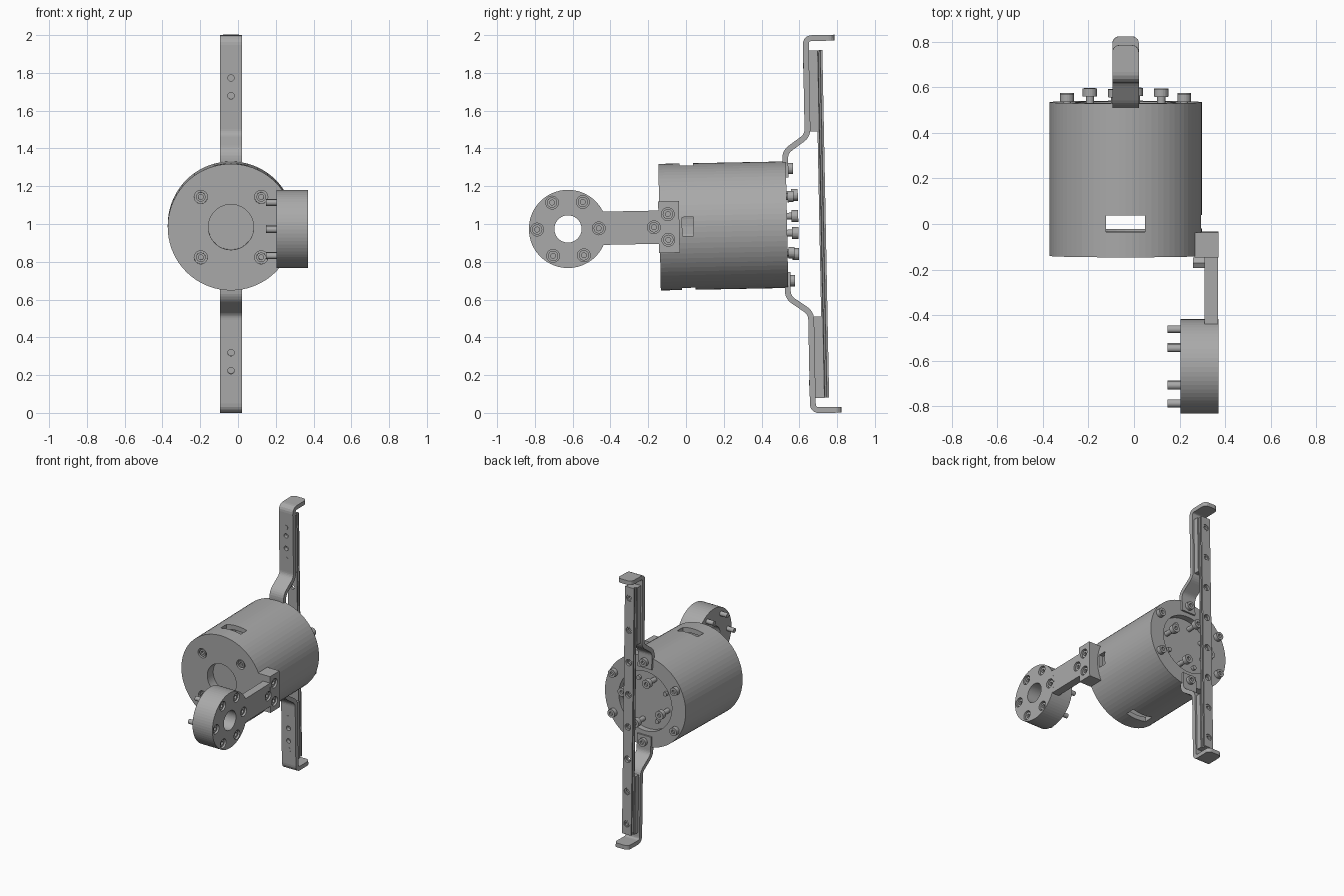
import bpy, bmesh, math
from mathutils import Matrix, Vector

if "Cube" in bpy.data.objects:
    bpy.data.objects.remove(bpy.data.objects["Cube"])

grey = bpy.data.materials.new("plain grey")
grey.use_nodes = True
grey.diffuse_color = (0.4, 0.4, 0.4, 1)
grey.node_tree.nodes["Principled BSDF"].inputs["Base Color"].default_value = (0.4, 0.4, 0.4, 1)

# The whole assembly leans back slightly; local origin lies on the drum axis
LEAN = Matrix.Translation((0, 0, 0.986)) @ Matrix.Rotation(0.0195, 4, 'X')
CX = -0.037
X, Y = Vector((1, 0, 0)), Vector((0, 1, 0))


def finish(name, bm):
    bmesh.ops.recalc_face_normals(bm, faces=bm.faces)
    mesh = bpy.data.meshes.new(name)
    bm.to_mesh(mesh)
    bm.free()
    mesh.materials.append(grey)
    obj = bpy.data.objects.new(name, mesh)
    obj.matrix_world = LEAN
    bpy.context.collection.objects.link(obj)
    return obj


def lathe(name, profile, axis, loc, seg=24):
    """Spin (radius, distance) points around an axis."""
    bm = bmesh.new()
    verts = [bm.verts.new((r, 0, t)) for r, t in profile]
    edges = [bm.edges.new(pair) for pair in zip(verts, verts[1:])]
    bmesh.ops.spin(bm, geom=verts + edges, cent=(0, 0, 0), axis=(0, 0, 1),
                   angle=math.tau, steps=seg, use_duplicate=False)
    bmesh.ops.remove_doubles(bm, verts=bm.verts, dist=1e-5)
    turn = Vector((0, 0, 1)).rotation_difference(axis).to_matrix().to_4x4()
    bm.transform(Matrix.Translation(loc) @ turn)
    return finish(name, bm)


def cylinder(name, r, start, end, axis, loc, seg=24):
    return lathe(name, [(0, start), (r, start), (r, end), (0, end)], axis, loc, seg)


def bolt(name, axis, loc, shank, length, r=0.027, head=0.03):
    """Socket head screw whose head starts at loc and points along axis."""
    pit = head - 0.015
    return lathe(name, [(0, pit), (0.013, pit), (0.013, head), (r, head), (r, 0),
                        (shank, 0), (shank, -length), (0, -length)], axis, loc)


def extrude(name, outline, step):
    bm = bmesh.new()
    face = bm.faces.new([bm.verts.new(p) for p in outline])
    new = bmesh.ops.extrude_face_region(bm, geom=[face])["geom"]
    bmesh.ops.translate(bm, vec=step, verts=[v for v in new if isinstance(v, bmesh.types.BMVert)])
    return finish(name, bm)


def box(name, x0, x1, y0, y1, z0, z1):
    return extrude(name, [(x0, y0, z0), (x1, y0, z0), (x1, y1, z0), (x0, y1, z0)], (0, 0, z1 - z0))


def cut(objects, cutters):
    for obj in objects:
        for c in cutters:
            mod = obj.modifiers.new("cut", 'BOOLEAN')
            mod.operation, mod.solver, mod.object = 'DIFFERENCE', 'EXACT', c
        bpy.context.view_layer.update()
        graph = bpy.context.evaluated_depsgraph_get()
        mesh = bpy.data.meshes.new_from_object(obj.evaluated_get(graph))
        obj.modifiers.clear()
        obj.data = mesh
    for c in cutters:
        bpy.data.objects.remove(c)


def ring_points(count, r, start):
    return [(r * math.cos(start + math.tau * i / count), r * math.sin(start + math.tau * i / count))
            for i in range(count)]


# Drum with front and rear recesses, hollow inside
R = 0.335
drum = lathe("drum", [(0, -0.07), (0.12, -0.07), (0.12, -0.14), (R, -0.14), (R, 0.535),
                      (0.22, 0.535), (0.22, 0.49), (0, 0.49)], Y, (CX, 0, 0), 72)
front_spots = ring_points(4, 0.226, math.pi / 4)
holes = [cylinder("hole", 0.035, -0.16, -0.11, Y, (CX + a, 0, b)) for a, b in front_spots]
holes += [cylinder("cavity", 0.3, -0.05, 0.45, Y, (CX, 0, 0), 48),
          box("slot", CX - 0.085, CX + 0.085, -0.028, 0.043, -0.5, 0.5),
          box("side_slot", 0.1, 0.5, -0.02, 0.04, -0.05, 0.05)]
cut([drum], holes)
for a, b in front_spots:
    bolt("front_bolt", -Y, (CX + a, -0.11, b), 0.015, 0.03, 0.025, 0.025)

# Rear bolts: outer circle on the rim, taller ones in the recess
for a, b in ring_points(6, 0.297, math.pi / 6):
    bolt("rim_bolt", Y, (CX + a, 0.54, b), 0.018, 0.03, 0.03, 0.032)
for a, b in ring_points(4, 0.163, math.radians(16)):
    bolt("rear_bolt", Y, (CX + a, 0.56, b), 0.018, 0.08, 0.032, 0.035)
for a, b in ring_points(4, 0.163, math.radians(61)):
    cylinder("rear_pin", 0.016, 0.48, 0.51, Y, (CX + a, 0, b))

# Side arm: ring, bar and clamp block
RY = -0.625
ring = lathe("arm_ring", [(0.072, 0.205), (0.207, 0.205), (0.207, 0.37), (0.072, 0.37),
                          (0.072, 0.205)], X, (0, RY, 0), 64)
bar = box("arm_bar", 0.31, 0.3695, -0.44, -0.1, -0.088, 0.088)
block = box("clamp_block", 0.25, 0.37, -0.145, -0.035, -0.137, 0.137)
ring_spots = [(RY + a, b) for a, b in ring_points(6, 0.163, 0)]
block_spots = [(-0.17, 0), (-0.095, 0.068), (-0.095, -0.068)]
cut([ring, bar, block], [cylinder("hole", 0.034, 0.335, 0.4, X, (0, y, z))
                         for y, z in ring_spots + block_spots])
cut([block], [cylinder("bore", R - 0.003, -0.3, 0.3, Y, (CX, 0, 0), 72)])
for y, z in ring_spots:
    bolt("ring_bolt", X, (0.335, y, z), 0.017, 0.187, 0.027, 0.025)
for y, z in block_spots:
    bolt("block_bolt", X, (0.335, y, z), 0.017, 0.06, 0.027, 0.025)
cylinder("arm_nut", 0.026, 0.26, 0.315, X, (0, -0.17, 0), 6)


def rounded(path, r, steps=5):
    """Replace inner corners of a path by arcs."""
    pts = [Vector(p) for p in path]
    out = [pts[0]]
    for a, b, c in zip(pts, pts[1:], pts[2:]):
        p, q = b + (a - b).normalized() * r, b + (c - b).normalized() * r
        for i in range(steps + 1):
            t = i / steps
            out.append(p * (1 - t) ** 2 + b * 2 * t * (1 - t) + q * t * t)
    return out + [pts[-1]]


def strap_outline(path, half):
    sides = ([], [])
    for i, p in enumerate(path):
        d = (path[min(i + 1, len(path) - 1)] - path[max(i - 1, 0)]).normalized()
        n = Vector((-d.y, d.x)) * half
        sides[0].append(p + n)
        sides[1].append(p - n)
    return sides[0] + sides[1][::-1]


# Slide rail with grooved sides
w, g = 0.038, 0.026
rail = extrude("rail", [(CX + x, y, -0.92) for x, y in [
    (-w, 0.706), (w, 0.706), (w, 0.715), (g, 0.718), (g, 0.726), (w, 0.729), (w, 0.74),
    (-w, 0.74), (-w, 0.729), (-g, 0.726), (-g, 0.718), (-w, 0.715)]], (0, 0, 1.84))
spots = [0.12 + 0.24 * i for i in range(4)]
spots += [-z for z in spots]
cut([rail], [cylinder("hole", 0.024, 0.722, 0.8, Y, (CX, 0, z)) for z in spots]
    + [cylinder("hole", 0.016, 0.6, 0.8, Y, (CX, 0, z)) for z in spots])

# Straps carrying the rail, mirrored above and below the drum
path = rounded([(0.532, 0.25), (0.532, 0.385), (0.653, 0.47), (0.653, 0.985), (0.805, 0.985)], 0.035)
for s, side in ((1, "upper"), (-1, "lower")):
    strap = extrude(side + "_strap", [(CX - 0.058, p.x, s * p.y) for p in strap_outline(path, 0.0155)],
                    (0.116, 0, 0))
    bm = bmesh.new()
    bm.from_mesh(strap.data)
    tips = [e for e in bm.edges if all(v.co.y > 0.8 for v in e.verts)
            and abs(e.verts[0].co.x - e.verts[1].co.x) < 1e-4]
    bmesh.ops.bevel(bm, geom=tips, offset=0.03, segments=4, profile=0.5, affect='EDGES')
    bm.to_mesh(strap.data)
    bm.free()
    lo, hi = sorted((s * 0.49, s * 0.92))
    spacer = box(side + "_spacer", CX - 0.045, CX + 0.045, 0.666, 0.707, lo, hi)
    cut([strap], [cylinder("hole", 0.017, 0.6, 0.7, Y, (CX, 0, s * z)) for z in (0.68, 0.775)])
    for z in (0.6, 0.84):
        bolt("rail_bolt", Y, (CX, 0.72, s * z), 0.016, 0.084, 0.022, 0.017)
